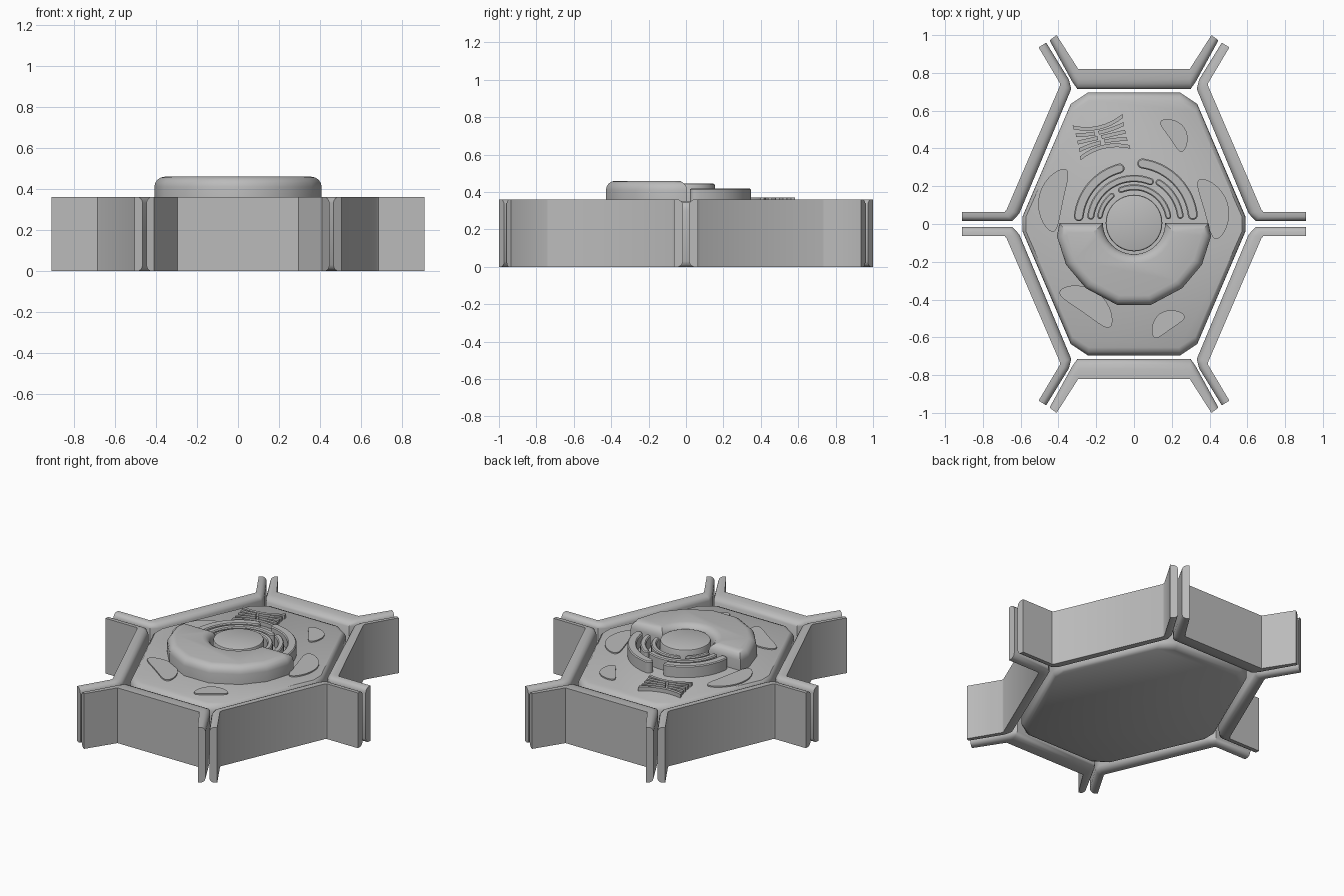
import bpy, bmesh
from math import sin, cos, pi, radians
from mathutils import Matrix, Vector

if "Cube" in bpy.data.objects:
    bpy.data.objects.remove(bpy.data.objects["Cube"], do_unlink=True)

grey = bpy.data.materials.new("plain_grey")
grey.use_nodes = True
tone = (0.5, 0.5, 0.5, 1)
grey.diffuse_color = tone
grey.node_tree.nodes["Principled BSDF"].inputs["Base Color"].default_value = tone

BASE = 0.345   # top of the cell body
WALL = 0.36    # top of the cell walls


def finish(bm, name, angle=40):
    bmesh.ops.recalc_face_normals(bm, faces=bm.faces)
    mesh = bpy.data.meshes.new(name)
    bm.to_mesh(mesh)
    bm.free()
    mesh.materials.append(grey)
    ob = bpy.data.objects.new(name, mesh)
    bpy.context.collection.objects.link(ob)
    bpy.ops.object.select_all(action="DESELECT")
    ob.select_set(True)
    bpy.context.view_layer.objects.active = ob
    bpy.ops.object.shade_smooth_by_angle(angle=radians(angle))
    return ob


def loft(rings, name, angle=40):
    """Skin equal closed rings and cap both ends."""
    bm = bmesh.new()
    loops = [[bm.verts.new(p) for p in ring] for ring in rings]
    n = len(loops[0])
    for a, b in zip(loops, loops[1:]):
        for i in range(n):
            j = (i + 1) % n
            bm.faces.new((a[i], a[j], b[j], b[i]))
    bm.faces.new(loops[0])
    bm.faces.new(loops[-1])
    return finish(bm, name, angle)


def prism(outline, z0, z1, name, bevel=0, segments=2):
    """Extrude an outline and round its top rim."""
    bm = bmesh.new()
    face = bm.faces.new([bm.verts.new((x, y, z0)) for x, y in outline])
    up = bmesh.ops.extrude_face_region(bm, geom=[face], use_keep_orig=True)["geom"]
    for v in up:
        if isinstance(v, bmesh.types.BMVert):
            v.co.z = z1
    bmesh.ops.recalc_face_normals(bm, faces=bm.faces)
    if bevel:
        rim = [e for e in bm.edges if all(v.co.z > z1 - 1e-4 for v in e.verts)]
        bmesh.ops.bevel(bm, geom=rim, offset=bevel, segments=segments,
                        profile=0.5, affect="EDGES")
    return finish(bm, name)


def arc(r, a0, a1, n, cx=0, cy=0):
    angles = [radians(a0 + (a1 - a0) * i / n) for i in range(n + 1)]
    return [(cx + r * cos(a), cy + r * sin(a)) for a in angles]


def band(r0, r1, a0, a1, name):
    """Flat curved sac with rounded ends."""
    mid, half, cy = (r0 + r1) / 2, (r1 - r0) / 2, 0.01
    def cap(a, turn):
        c = radians(a)
        return arc(half, a + turn, a + turn + 180, 6,
                   mid * cos(c), cy + mid * sin(c))[1:-1]
    outline = arc(r1, a0, a1, 18, 0, cy) + cap(a1, 0)
    outline += arc(r0, a1, a0, 18, 0, cy) + cap(a0, 180)
    prism(outline, BASE - 0.01, 0.42, name, 0.006, 1)


# Cell walls: stations of (outer, inner) points, rounded along the inner rim
section = [(0, 0), (0, 1), (0.5, 1), (0.72, 0.985), (0.9, 0.96), (1, 0.92),
           (1, 0.08), (0.9, 0.04), (0.72, 0.015), (0.5, 0)]


def wall(stations, sx, sy, name):
    rings = []
    for o, i in stations:
        o, i = Vector(o), Vector(i)
        pts = [(o.lerp(i, t), h * WALL) for t, h in section]
        rings.append([(p.x * sx, p.y * sy, z) for p, z in pts])
    loft(rings, name)


side = [((0.91, 0.064), (0.91, 0.016)), ((0.685, 0.064), (0.645, 0.016)),
        ((0.675, 0.075), (0.607, 0.055)), ((0.393, 0.73), (0.332, 0.715)),
        ((0.392, 0.745), (0.345, 0.765)), ((0.505, 0.935), (0.465, 0.96))]
half_end = [((0.41, 1.0), (0.447, 0.972)), ((0.295, 0.82), (0.328, 0.755)),
            ((0.285, 0.82), (0.3, 0.715))]
flip = [((-o[0], o[1]), (-i[0], i[1])) for o, i in reversed(half_end)]
for sy, end in ((-1, "front"), (1, "back")):
    wall(half_end + flip, 1, sy, end + "_wall")
    for sx, hand in ((-1, "right"), (1, "left")):
        wall(side, sx, sy, f"{end}_{hand}_wall")

# Cell body: hexagonal slab with cut corners and softened rims
quarter = [(0.59, 0.04), (0.335, 0.635), (0.245, 0.695)]
hexagon = quarter + [(-x, y) for x, y in reversed(quarter)]
hexagon += [(-x, -y) for x, y in hexagon]
layers = [(0, 1), (0.01, 0.4), (0.03, 0), (0.3, 0), (0.318, 0.12),
          (0.335, 0.45), (BASE, 1)]
loft([[(x * (1 - 0.03 * k), y * (1 - 0.06 * k), z) for x, y in hexagon]
      for z, k in layers], "cell_body")

# Large crescent wrapped around the front of the nucleus
rim = [(0.395, 0.005), (0.408, -0.065), (0.36, -0.215), (0.255, -0.34), (0.09, -0.428)]
crescent = rim + [(-x, y) for x, y in reversed(rim)] + arc(0.165, 180, 360, 16, 0, 0.005)
prism(crescent, BASE - 0.01, 0.46, "crescent", 0.05, 4)

# Nucleus
prism(arc(0.15, 0, 350, 35, 0, 0.005), BASE - 0.01, 0.445, "nucleus", 0.01, 2)

# Folded sacs behind the nucleus
for k, (r0, r1, a0, a1) in enumerate([
        (0.287, 0.34, 7, 82), (0.268, 0.32, 105, 174), (0.212, 0.25, 68, 172),
        (0.23, 0.265, 8, 58), (0.168, 0.2, 10, 112), (0.168, 0.198, 130, 170)]):
    band(r0, r1, a0, a1, f"folded_sac_{k + 1}")

# Stack of thin curved bars, pinched in the middle
turn = Matrix.Rotation(radians(13), 2)
for k in range(5):
    v0 = (k - 2) * 0.04
    spans = [(-0.135, 0.135)] if k in (0, 4) else [(-0.13, -0.01 * k), (0.02 - 0.01 * k, 0.13)]
    for s, (u0, u1) in enumerate(spans):
        us = [u0 + (u1 - u0) * i / 8 for i in range(9)]
        curve = [(u, v0 * (0.65 + 22 * u * u)) for u in us]
        outline = [(u, v - 0.01) for u, v in curve] + [(u, v + 0.01) for u, v in reversed(curve)]
        pts = [turn @ Vector(p) + Vector((-0.172, 0.46)) for p in outline]
        prism(pts, BASE - 0.01, 0.37, f"stack_bar_{k + 1}_{s + 1}")

# Flat bean-shaped patches: centre, length, width, angle, bend
for k, (cx, cy, length, width, ang, bend) in enumerate([
        (-0.42, 0.13, 0.34, 0.13, 78, -0.02), (0.415, 0.085, 0.33, 0.13, 106, 0.02),
        (0.215, 0.475, 0.2, 0.095, 125, 0.015), (-0.245, -0.43, 0.33, 0.13, 145, 0.02),
        (0.175, -0.527, 0.2, 0.1, 35, -0.015)]):
    spin = Matrix.Rotation(radians(ang), 2)
    outline = []
    for i in range(28):
        t = 2 * pi * i / 28
        p = Vector((length / 2 * cos(t), width / 2 * sin(t) + bend * cos(2 * t)))
        outline.append(spin @ p + Vector((cx, cy)))
    prism(outline, BASE - 0.005, BASE + 0.008, f"bean_patch_{k + 1}")
